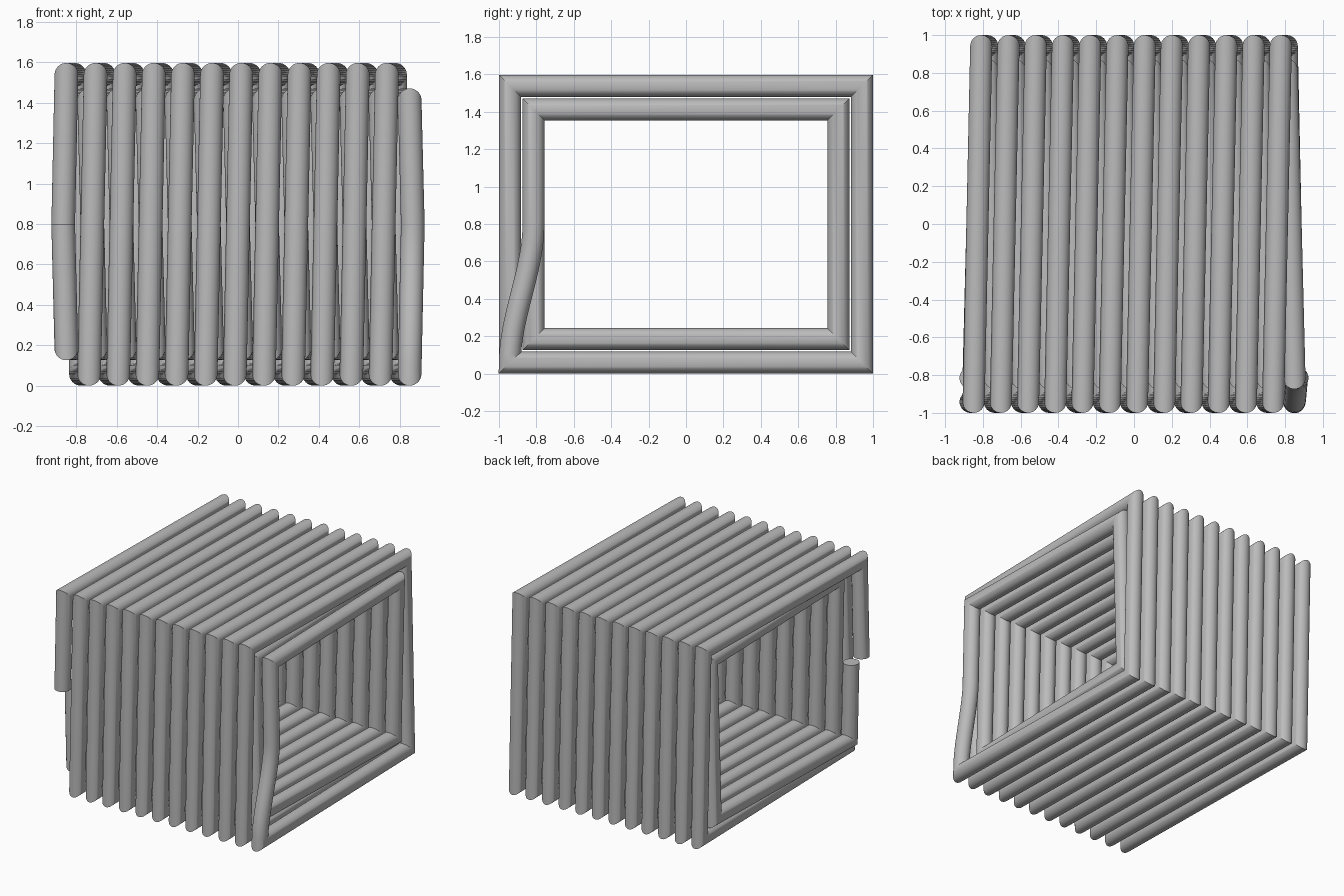
import bpy, bmesh, math
from mathutils import Vector

cube = bpy.data.objects.get("Cube")
if cube:
    bpy.data.objects.remove(cube, do_unlink=True)

R = 0.0585            # wire radius
SIDES = 32
TURNS = 12
END_X = 0.865         # x of both coil ends
GAP = 0.126           # spacing between layers
HALF_Y, LOW, HIGH = 1 - R, R, 1.597 - R
MID = (LOW + HIGH) / 2

wire = bpy.data.materials.new("wire grey")
wire.use_nodes = True
grey = (0.5, 0.5, 0.5, 1)
wire.diffuse_color = grey
wire.node_tree.nodes["Principled BSDF"].inputs["Base Color"].default_value = grey


def turn(inset):
    """Corners of one turn in (y, z), starting at the middle of the front."""
    y, lo, hi = HALF_Y - inset, LOW + inset, HIGH - inset
    return [(-y, MID), (-y, hi), (y, hi), (y, lo), (-y, lo)]


def layer(inset, x0, x1):
    """Rectangular helix whose x advances with the length of wire."""
    flat = turn(inset) * TURNS + [turn(inset)[0]]
    # drop the mid-front points inside the run, keep the two ends
    flat = [p for i, p in enumerate(flat) if p[1] != MID or i in (0, len(flat) - 1)]
    run = [0.0]
    for a, b in zip(flat, flat[1:]):
        run.append(run[-1] + math.dist(a, b))
    return [Vector((x0 + (x1 - x0) * s / run[-1], *p)) for s, p in zip(run, flat)]


# Path: outer layer, S-bend inward up the front, inner layer back again
outer = layer(0, -END_X, END_X)
inner = layer(GAP, END_X, -END_X)
start, end = outer[-2], inner[0]
bend = []
for i in range(1, 16):
    t = i / 16
    p = start.lerp(end, t)
    p.y = start.y + (end.y - start.y) * t * t * (3 - 2 * t)
    bend.append(p)
path = outer[:-1] + bend + inner

# Sweep a round section along the path with mitred corners
bm = bmesh.new()
rings = []
for i, p in enumerate(path):
    before = p - path[i - 1] if i else path[1] - p
    after = path[i + 1] - p if i < len(path) - 1 else before
    n1, n2 = (Vector((0, -d.z, d.y)).normalized() for d in (before, after))
    mitre = (n1 + n2).normalized()
    mitre /= mitre.dot(n1)
    rings.append([bm.verts.new(p + R * (math.cos(a) * Vector((1, 0, 0)) + math.sin(a) * mitre))
                  for a in (math.tau * k / SIDES for k in range(SIDES))])
for a, b in zip(rings, rings[1:]):
    for k in range(SIDES):
        n = (k + 1) % SIDES
        bm.faces.new((a[k], a[n], b[n], b[k]))
bm.faces.new(rings[0])
bm.faces.new(rings[-1])
bmesh.ops.recalc_face_normals(bm, faces=bm.faces)

mesh = bpy.data.meshes.new("wire_coil")
bm.to_mesh(mesh)
bm.free()
mesh.materials.append(wire)
coil = bpy.data.objects.new("wire_coil", mesh)
bpy.context.collection.objects.link(coil)
bpy.context.view_layer.objects.active = coil
coil.select_set(True)
bpy.ops.object.shade_smooth_by_angle(angle=math.radians(30))
